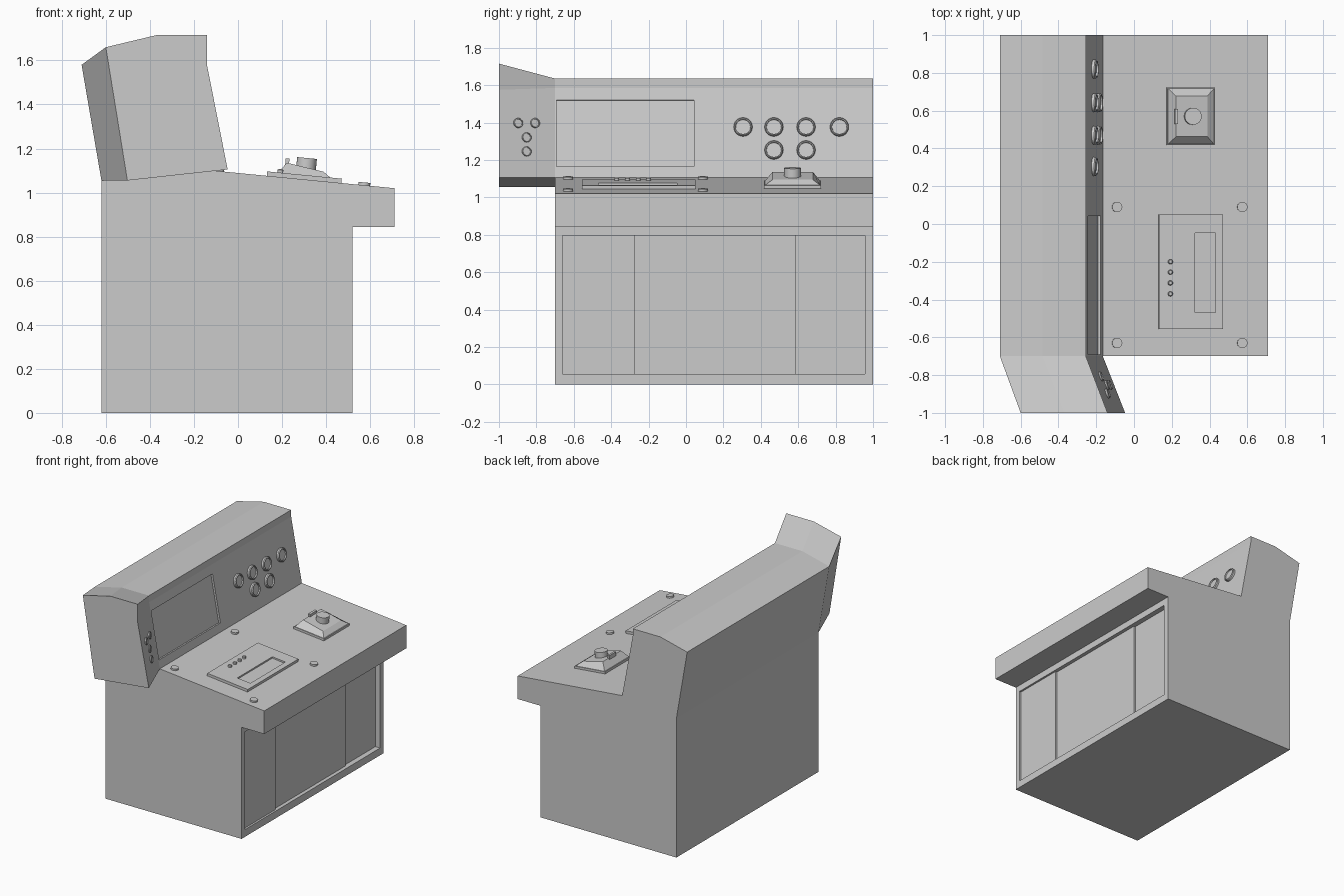
import bpy, bmesh
from math import atan, cos, sin, pi
from mathutils import Matrix, Vector

if "Cube" in bpy.data.objects:
    bpy.data.objects.remove(bpy.data.objects["Cube"])

I = Matrix.Identity(4)


def make(name, bm, matrix=I, smooth=False):
    bmesh.ops.remove_doubles(bm, verts=bm.verts, dist=1e-5)
    bmesh.ops.recalc_face_normals(bm, faces=bm.faces)
    me = bpy.data.meshes.new(name)
    bm.to_mesh(me)
    bm.free()
    ob = bpy.data.objects.new(name, me)
    bpy.context.collection.objects.link(ob)
    ob.matrix_world = matrix
    if smooth:
        bpy.ops.object.select_all(action='DESELECT')
        ob.select_set(True)
        bpy.context.view_layer.objects.active = ob
        bpy.ops.object.shade_smooth_by_angle()
    return ob


def loft(name, ring_a, ring_b, matrix=I):
    """Closed solid between two matching rings of points."""
    bm = bmesh.new()
    a = [bm.verts.new(p) for p in ring_a]
    b = [bm.verts.new(p) for p in ring_b]
    n = len(a)
    for i in range(n):
        j = (i + 1) % n
        bm.faces.new((a[i], a[j], b[j], b[i]))
    bm.faces.new(a)
    bm.faces.new(b)
    return make(name, bm, matrix)


def rect(x0, x1, y0, y1, za, zb=None):
    zb = za if zb is None else zb
    return [(x0, y0, za), (x1, y0, zb), (x1, y1, zb), (x0, y1, za)]


def box(name, x0, x1, y0, y1, z0, z1, matrix=I):
    return loft(name, rect(x0, x1, y0, y1, z0), rect(x0, x1, y0, y1, z1), matrix)


def lathe(name, profile, matrix, seg=24):
    bm = bmesh.new()
    pts = [bm.verts.new((r, 0, h)) for r, h in profile]
    edges = [bm.edges.new(e) for e in zip(pts, pts[1:])]
    bmesh.ops.spin(bm, geom=pts + edges, cent=(0, 0, 0), axis=(0, 0, 1),
                   angle=2 * pi, steps=seg)
    return make(name, bm, matrix, smooth=True)


def cut(ob, cutter):
    cutter.hide_render = True
    cutter.hide_viewport = True
    mod = ob.modifiers.new("cut", 'BOOLEAN')
    mod.operation = 'DIFFERENCE'
    mod.solver = 'EXACT'
    mod.object = cutter


SLOPE = 0.085 / 0.875


def desk(x, y):
    """Frame lying on the sloping desk top."""
    z = 1.105 - SLOPE * (x + 0.165)
    return Matrix.Translation((x, y, z)) @ Matrix.Rotation(atan(SLOPE), 4, 'Y')


def panel(y, z):
    """Frame on the upright panel or its angled wing: x sideways, y up, z out."""
    x = -0.165 - 0.09 * (z - 1.105) / 0.48
    h = Vector((0, 1, 0))
    if y < -0.7:
        x += 0.118 * (-0.7 - y) / 0.3
        h = Vector((-0.118, 0.3, 0)).normalized()
    n = h.cross(Vector((-0.09, 0, 0.48))).normalized()
    m = Matrix((h, n.cross(h), n)).transposed().to_4x4()
    return Matrix.Translation((x, y, z)) @ m


# Cabinet body: side profile extruded along y
hood = [(-0.62, 1.055), (-0.71, 1.58), (-0.485, 1.635), (-0.255, 1.635),
        (-0.255, 1.585), (-0.165, 1.105)]
profile = [(-0.62, 0)] + hood + [(0.71, 1.02), (0.71, 0.845), (0.52, 0.845), (0.52, 0)]
body = loft("console_body", [(x, -0.7, z) for x, z in profile],
            [(x, 1, z) for x, z in profile])

# Angled wing on the near end of the hood
wing_end = [(-0.502, 1.055), (-0.6, 1.66), (-0.37, 1.715), (-0.14, 1.715),
            (-0.14, 1.575), (-0.047, 1.105)]
loft("hood_wing", [(x, -0.7, z) for x, z in hood],
     [(x, -1, z) for x, z in wing_end])

# Stepped recess of three sliding doors
steps = [(0.6, -0.66), (0.505, -0.66), (0.505, -0.275), (0.492, -0.275),
         (0.492, 0.586), (0.48, 0.586), (0.48, 0.957), (0.6, 0.957)]
cut(body, loft("door_cutter", [(x, y, 0.055) for x, y in steps],
               [(x, y, 0.795) for x, y in steps]))

# Recessed screen on the upright panel
cut(body, box("screen_cutter", -0.367, 0.367, -0.18, 0.18, -0.015, 0.02,
              panel(-0.325, 1.343)))

# Round gauges, large on the panel and small on the wing
big = [(0.305, 1.375), (0.47, 1.375), (0.642, 1.375), (0.82, 1.375),
       (0.47, 1.252), (0.642, 1.252)]
small = [(-0.898, 1.397), (-0.808, 1.397), (-0.853, 1.32), (-0.853, 1.245)]
for spots, r in ((big, 0.05), (small, 0.026)):
    for y, z in spots:
        h = r * 0.4
        lathe("gauge", [(r, -0.005), (r, h * 0.7), (r * 0.9, h), (r * 0.8, h),
                        (r * 0.78, h * 0.5), (0, h * 0.5)], panel(y, z))

# Flat buttons at the desk corners
for x in (-0.09, 0.573):
    for y in (-0.63, 0.09):
        lathe("desk_button", [(0.027, -0.005), (0.027, 0.013), (0, 0.013)], desk(x, y))

# Control plate with a slot and a row of small knobs
plate = box("control_plate", -0.17, 0.17, -0.303, 0.303, -0.01, 0.02, desk(0.3, -0.253))
cut(plate, box("slot_cutter", 0.02, 0.13, -0.215, 0.205, 0.008, 0.05, desk(0.3, -0.253)))
for y in (-0.2, -0.255, -0.312, -0.37):
    lathe("plate_knob", [(0.013, 0.015), (0.013, 0.032), (0.009, 0.036), (0, 0.036)],
          desk(0.19, y), 16)

# Joystick housing: thin base, tapered top, rear tab and stick cap
stick = desk(0.3, 0.57)
box("joystick_base", -0.128, 0.128, -0.152, 0.152, -0.005, 0.017, stick)
loft("joystick_housing", rect(-0.122, 0.122, -0.147, 0.147, 0.017),
     rect(-0.085, 0.085, -0.108, 0.108, 0.068, 0.043), stick)
box("joystick_tab", -0.092, -0.075, -0.04, 0.04, 0.03, 0.087, stick)
lathe("joystick_cap", [(0.045, 0.04), (0.045, 0.098), (0, 0.098)],
      stick @ Matrix.Translation((0.004, 0, 0)))
